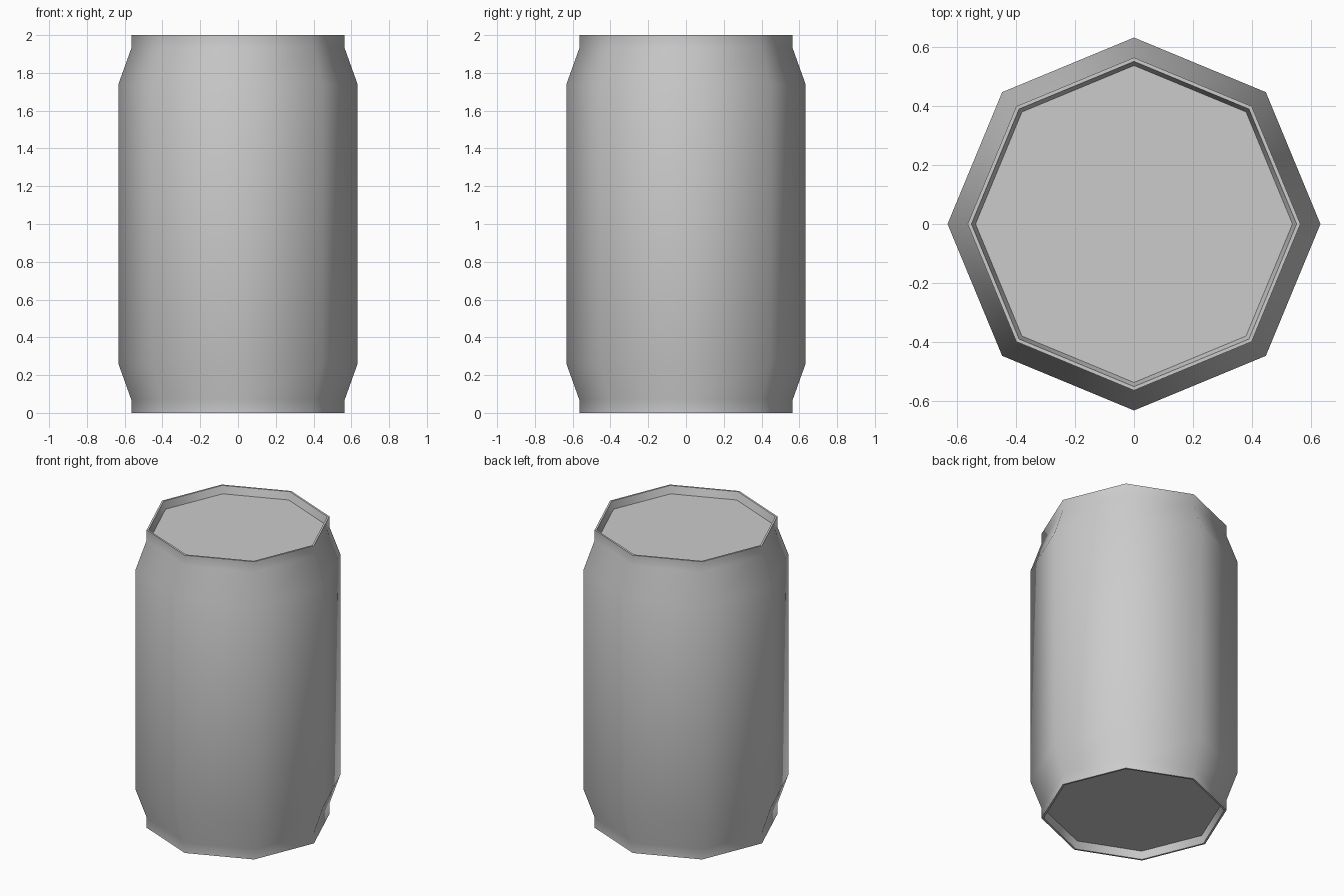
import bpy
import bmesh
import math

SIDES = 8

cube = bpy.data.objects.get("Cube")
if cube:
    bpy.data.objects.remove(cube, do_unlink=True)

# One plain metal grey
grey = bpy.data.materials.new("light grey")
grey.use_nodes = True
colour = (0.6, 0.6, 0.6, 1.0)
grey.diffuse_color = colour
grey.node_tree.nodes["Principled BSDF"].inputs["Base Color"].default_value = colour

# Upper half profile (radius, z): shoulder, neck, rim, recessed lid
upper = [(0.633, 1.74), (0.565, 1.93), (0.565, 2.0), (0.552, 2.0), (0.538, 1.95)]
# The lower half mirrors the upper one
profile = [(r, 2.0 - z) for r, z in reversed(upper)] + upper

bm = bmesh.new()
rings = []
for radius, z in profile:
    ring = []
    for i in range(SIDES):
        a = math.tau * i / SIDES
        ring.append(bm.verts.new((radius * math.cos(a), radius * math.sin(a), z)))
    rings.append(ring)

# Walls between neighbouring rings
for low, high in zip(rings, rings[1:]):
    for i in range(SIDES):
        j = (i + 1) % SIDES
        bm.faces.new((low[i], low[j], high[j], high[i]))

# Recessed base and lid panels
bm.faces.new(list(reversed(rings[0])))
bm.faces.new(rings[-1])

mesh = bpy.data.meshes.new("can_body")
bm.to_mesh(mesh)
bm.free()
mesh.materials.append(grey)
can = bpy.data.objects.new("can_body", mesh)
bpy.context.collection.objects.link(can)

# Round shading about the body, crisp rims
bpy.ops.object.select_all(action="DESELECT")
can.select_set(True)
bpy.context.view_layer.objects.active = can
bpy.ops.object.shade_smooth_by_angle(angle=math.radians(55))
